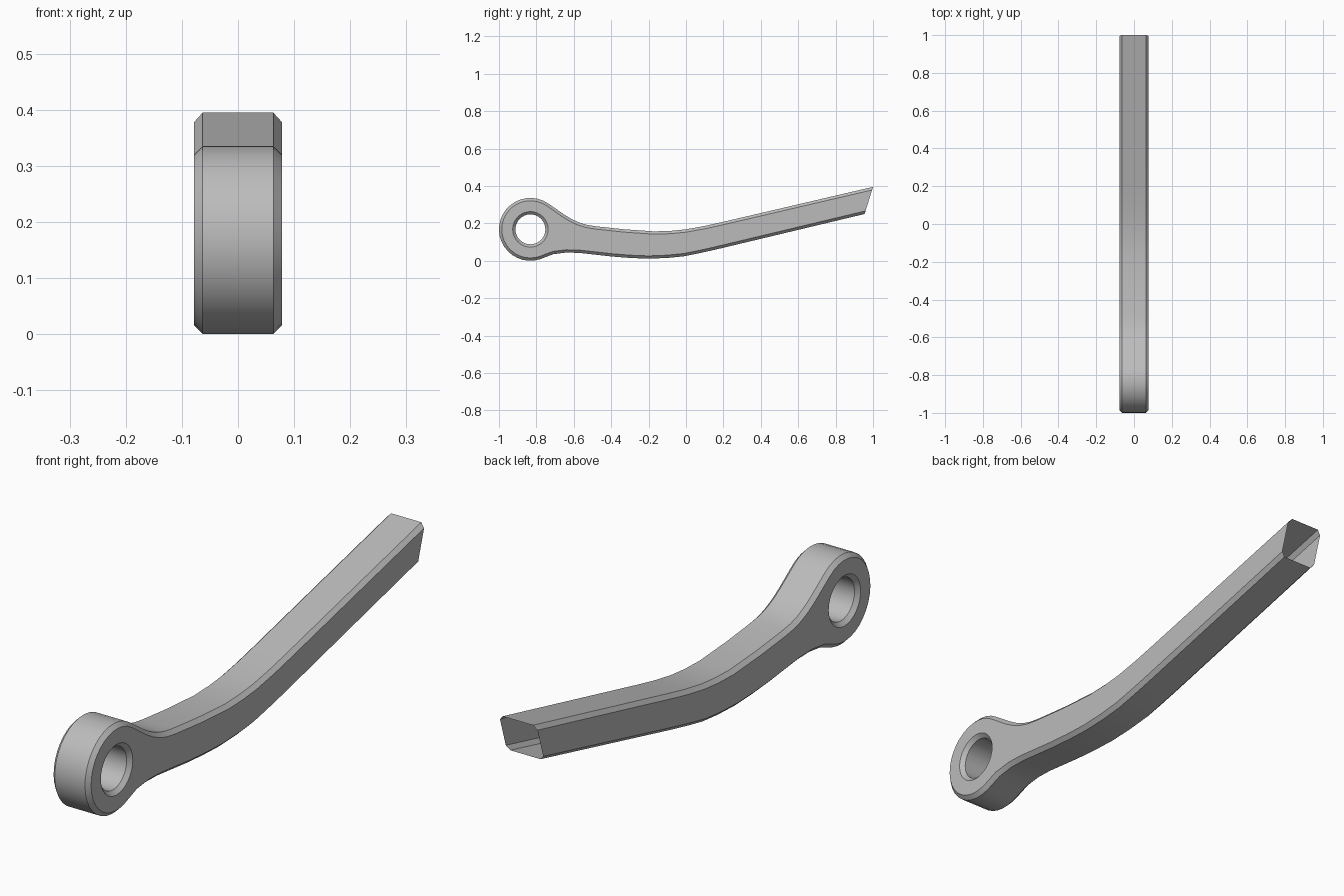
import bpy, bmesh
from math import sin, cos, radians, pi
from mathutils import Vector

cube = bpy.data.objects.get("Cube")
if cube:
    bpy.data.objects.remove(cube)

HALF, CHAMFER = 0.078, 0.015
EYE, EYE_R, BORE_R = Vector((-0.832, 0.168)), 0.168, 0.08

steel = bpy.data.materials.new("grey steel")
steel.use_nodes = True
grey = (0.5, 0.5, 0.5, 1)
steel.diffuse_color = grey
steel.node_tree.nodes["Principled BSDF"].inputs["Base Color"].default_value = grey


def circle_point(radius, degrees):
    a = radians(degrees)
    return EYE + Vector((cos(a), sin(a))) * radius


def inset(path, d):
    """Offset an open path inward, sliding its two ends along the end cut."""
    normals = []
    for a, b in zip(path, path[1:]):
        t = (b - a).normalized()
        normals.append(Vector((-t.y, t.x)))
    cut = (path[-1] - path[0]).normalized()
    out = [path[0] + cut * d / cut.dot(normals[0])]
    for p, n, m in zip(path[1:], normals, normals[1:]):
        mid = (n + m).normalized()
        out.append(p + mid * d / mid.dot(n))
    out.append(path[-1] - cut * d / -cut.dot(normals[-1]))
    return out


# Profile: top edge, round eye, bottom edge
top = [(1, .395), (.19, .206), (.1, .186), (0, .168), (-.08, .16), (-.17, .157),
       (-.33, .168), (-.48, .184), (-.53, .192), (-.57, .204), (-.61, .222), (-.65, .246)]
bottom = [(-.71, .035), (-.64, .044), (-.57, .042), (-.4, .023), (-.3, .015),
          (-.2, .011), (-.1, .015), (-.01, .024), (.07, .04), (.16, .06), (.955, .25)]
outline = [Vector(p) for p in top]
outline += [circle_point(EYE_R, 55 + (288 - 55) * i / 22) for i in range(23)]
outline += [Vector(p) for p in bottom]
side = inset(outline, CHAMFER)
bore = [circle_point(BORE_R, i * 360 / 32) for i in range(32)]
bore_mouth = [circle_point(BORE_R + CHAMFER, i * 360 / 32) for i in range(32)]

bm = bmesh.new()


def row(path, x):
    return [bm.verts.new((x, p.x, p.y)) for p in path]


def skin(rows, closed):
    for a, b in zip(rows, rows[1:]):
        n = len(a)
        for i in range(n if closed else n - 1):
            j = (i + 1) % n
            bm.faces.new((a[i], a[j], b[j], b[i]))


# Outer band and bore, each with a chamfer at both sides; the far end stays open
xs = (-HALF, CHAMFER - HALF, HALF - CHAMFER, HALF)
band = [row(p, x) for p, x in zip((side, outline, outline, side), xs)]
hole = [row(p, x) for p, x in zip((bore_mouth, bore, bore, bore_mouth), xs)]
skin(band, False)
skin(hole, True)

# Flat side walls pierced by the bore
for k in (0, 3):
    rim = []
    for loop in (band[k], hole[k]):
        for a, b in zip(loop, loop[1:] + loop[:1]):
            rim.append(bm.edges.get((a, b)) or bm.edges.new((a, b)))
    bmesh.ops.triangle_fill(bm, edges=rim, use_beauty=True, use_dissolve=False)

bmesh.ops.recalc_face_normals(bm, faces=bm.faces)
mesh = bpy.data.meshes.new("lever_arm")
bm.to_mesh(mesh)
bm.free()
mesh.materials.append(steel)
arm = bpy.data.objects.new("lever_arm", mesh)
bpy.context.collection.objects.link(arm)
bpy.context.view_layer.objects.active = arm
arm.select_set(True)
bpy.ops.object.shade_smooth_by_angle(angle=radians(30))
